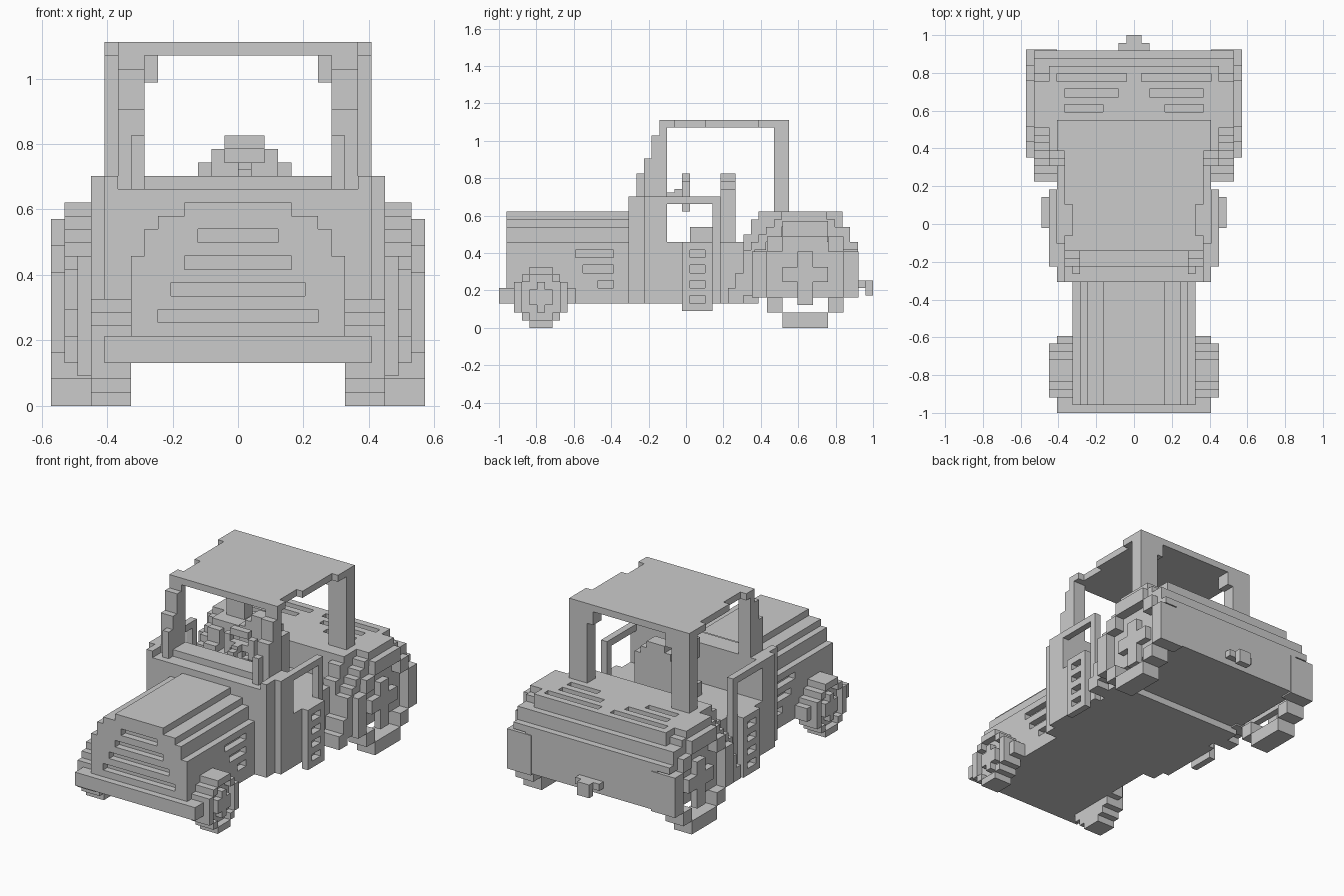
import bpy
import bmesh

if "Cube" in bpy.data.objects:
    bpy.data.objects.remove(bpy.data.objects["Cube"])

U = 2 / 49          # size of one block
LIFT = 0.009        # bodywork sits slightly above the wheel grid

grey = bpy.data.materials.new("plain grey")
grey.use_nodes = True
grey.diffuse_color = (0.6, 0.6, 0.6, 1)
grey.node_tree.nodes["Principled BSDF"].inputs["Base Color"].default_value = (0.6, 0.6, 0.6, 1)


def finish(name, bm, lift):
    """Scale from block units to scene units and make an object."""
    bmesh.ops.recalc_face_normals(bm, faces=bm.faces)
    for v in bm.verts:
        v.co = (v.co.x * U, v.co.y * U - 1, v.co.z * U + lift)
    me = bpy.data.meshes.new(name)
    bm.to_mesh(me)
    bm.free()
    me.materials.append(grey)
    ob = bpy.data.objects.new(name, me)
    bpy.context.scene.collection.objects.link(ob)
    return ob


def extrude(bm, pts, axis, a, b):
    """Extrude a profile along x (points are y, z) or y (points are x, z)."""
    put = (lambda p, t: (t, p[0], p[1])) if axis == "x" else (lambda p, t: (p[0], t, p[1]))
    face = bm.faces.new([bm.verts.new(put(p, a)) for p in pts])
    new = bmesh.ops.extrude_face_region(bm, geom=[face])["geom"]
    for v in new:
        if isinstance(v, bmesh.types.BMVert):
            v.co[0 if axis == "x" else 1] += b - a


def prism(name, pts, axis, a, b, mirror=False):
    bm = bmesh.new()
    extrude(bm, pts, axis, a, b)
    if mirror:
        extrude(bm, pts, axis, -b, -a)
    return finish(name, bm, LIFT)


def boxes(name, items, mirror=False, lift=LIFT):
    """One object from boxes given as (x0, x1, y0, y1, z0, z1)."""
    bm = bmesh.new()
    for x0, x1, y0, y1, z0, z1 in items:
        rect = [(y0, z0), (y1, z0), (y1, z1), (y0, z1)]
        extrude(bm, rect, "x", x0, x1)
        if mirror:
            extrude(bm, rect, "x", -x1, -x0)
    return finish(name, bm, lift)


def cut(ob, items, mirror=False):
    """Carve slots out of a part."""
    cutter = boxes("slot_cutter", items, mirror)
    cutter.hide_render = True
    mod = ob.modifiers.new("slots", "BOOLEAN")
    mod.operation = "DIFFERENCE"
    mod.solver = "EXACT"
    mod.object = cutter
    bpy.context.view_layer.objects.active = ob
    bpy.ops.object.modifier_apply(modifier=mod.name)
    bpy.data.objects.remove(cutter)


# Hood with grille and side vents
half = [(8, 3), (8, 11), (7, 11), (7, 13), (6, 13), (6, 14), (4, 14), (4, 15)]
hood = prism("hood", half + [(-x, z) for x, z in reversed(half)], "y", 1, 17)
cut(hood, [(-w, w, 0, 2, z, z + 1) for w, z in ((3, 12), (4, 10), (5, 8), (6, 6))])
cut(hood, [(7, 9, y, 15, z, z + 1) for y, z in ((10, 9), (11, 7), (13, 5))], True)
boxes("front_bumper", [(-10, 10, 0, 10, 3, 5)])

# Cab: dashboard with a sunken cowl, raised floor and side walls
dashboard = boxes("dashboard", [(-10, 10, 17, 22, 3, 17)])
cut(dashboard, [(-9, 9, 16, 19, 16, 18)])
boxes("dashboard_side", [(10, 11, 19, 22, 3, 17)], True)
boxes("cab_floor", [(-10, 10, 22, 34, 3, 11)])
boxes("cab_side", [(10, 11, 22, 29, 3, 11)], True)
boxes("door_frame", [(10, 11, 22, 29, 16, 17), (10, 11, 28, 29, 11, 16)], True)

# Steps with foot slots
steps = boxes("side_steps", [(11, 12, 24, 28, 2, 11)], True)
cut(steps, [(10.9, 13, 25, 27, z, z + 1) for z in (3, 5, 7, 9)], True)

# Seat
boxes("seat_cushion", [(-3, 4, 25, 29, 11, 13)])
boxes("seat_back", [(-3, 4, 29, 31, 11, 18), (-2, 3, 29, 31, 18, 19), (-1, 2, 29, 31, 19, 20)])

# Steering wheel: square ring with clipped corners, spokes and column
boxes("steering_wheel", [
    (-1, 2, 24, 25, 15, 16), (-1, 2, 24, 25, 19, 20),
    (-2, -1, 24, 25, 16, 19), (2, 3, 24, 25, 16, 19),
    (-1, 2, 24, 25, 17, 18), (0, 1, 24, 25, 16, 17)])
boxes("steering_column", [(0, 1, 23, 24, 17, 18), (0, 1, 22, 23, 16, 17.5)])

# Roof and its pillars
boxes("roof", [(-9, 9, 21, 23, 26, 27), (-8, 8, 23, 27, 26, 27),
               (-9, 9, 27, 34, 26, 27), (-10, 10, 34, 38, 26, 27)])
boxes("front_pillar", [(7, 8, 18, 19, 16, 20), (7, 9, 19, 20, 17, 22),
                       (7, 9, 20, 21, 17, 25), (7, 9, 21, 22, 17, 26)], True)
boxes("rear_pillar", [(7, 10, 36, 38, 15, 26), (6, 7, 36, 38, 24, 26)], True)

# Hollow rear body with deck vents, a floor and inner walls
back = [(45, 13), (46, 13), (46, 11), (47, 11)]
deck = prism("rear_deck", [(34, 4), (34, 15), (45, 15)] + back
             + [(47, 4), (46, 4), (46, 10), (45, 10), (45, 11), (35, 11), (35, 4)], "x", -11, 11)
cut(deck, [(a, b, y, y + 1, 14, 16) for a, b, y in ((1, 10, 43), (2, 9, 41), (4, 9, 39))], True)
boxes("rear_floor", [(-11, 11, 35, 46, 4, 5)])
boxes("rear_inner_wall", [(10, 11, 35, 46, 8, 11)], True)

# Stepped fenders following the rear wheels
rise = [(30, 3), (30, 5), (31, 5), (31, 7), (32, 7), (32, 10), (33, 10)]
crown = [(33, 11), (34, 11), (34, 12), (35, 12), (35, 13), (36, 13), (36, 14),
         (37, 14), (37, 15), (43, 15), (43, 14), (44, 14), (44, 13)]
arch = [(47, 10), (45, 10), (45, 11), (43, 11), (43, 13), (37, 13), (37, 11),
        (35, 11), (35, 10), (33.5, 10), (33.5, 4), (32, 4), (32, 3)]
prism("rear_fender", rise + crown + back + arch, "x", 11, 13, True)
prism("fender_root", rise[:5] + [(32, 12), (33, 12), (33, 14), (34, 14), (34, 3)], "x", 9, 11, True)

# Tow hitch
boxes("tow_hitch", [(-2, 2, 47, 48, 5, 6), (-1, 1, 48, 49, 4, 6)])

# Rear wheels: chunky ring, recessed disc and cross hub
C = 40.12
ring = []
for s in (-1, 1):
    lo, hi = sorted((7 + 5 * s, 7 + 7 * s))
    ring.append((11, 14, C - 3, C + 3, lo, hi))
    a, b = sorted((C + 5 * s, C + 7 * s))
    ring.append((10, 14, a, b, 4, 10))
    for t in (-1, 1):
        a, b = sorted((C + 3 * s, C + 5 * s))
        lo, hi = sorted((7 + 3 * t, 7 + 5 * t))
        ring.append((11, 14, a, b, lo, hi))
boxes("rear_tyre", ring, True, 0)
boxes("rear_wheel_disc", [(11.5, 12.5, C - 5, C + 5, 4, 10),
                          (11.5, 12.5, C - 3, C + 3, 10, 12)], True, 0)
boxes("rear_hub", [(12.5, 13.5, C - 1, C + 1, 3, 10),
                   (12.5, 13.5, C - 3, C + 3, 6, 8)], True, 0)
boxes("rear_axle", [(-11.5, 11.5, C - 1, C + 1, 6, 8)], False, 0)

# Front wheels: stepped disc with raised rim blocks and hub
F = 5.5
boxes("front_wheel", [(8, 10, F - 1.5, F + 1.5, 0, 8), (8, 10, F - 2.5, F + 2.5, 1, 7),
                      (8, 10, F - 3.5, F + 3.5, 2, 6)], True, 0)
rim = [(10, 11, F - 1.5, F + 1.5, 0, 1), (10, 11, F - 1.5, F + 1.5, 7, 8),
       (10, 11, F - 0.5, F + 0.5, 2, 6), (10, 11, F - 1.5, F + 1.5, 3, 5)]
for s in (-1, 1):
    a, b = sorted((F + 2.5 * s, F + 3.5 * s))
    rim.append((10, 11, a, b, 2, 6))
    a, b = sorted((F + 1.5 * s, F + 2.5 * s))
    rim += [(10, 11, a, b, 1, 2), (10, 11, a, b, 6, 7)]
boxes("front_rim", rim, True, 0)
